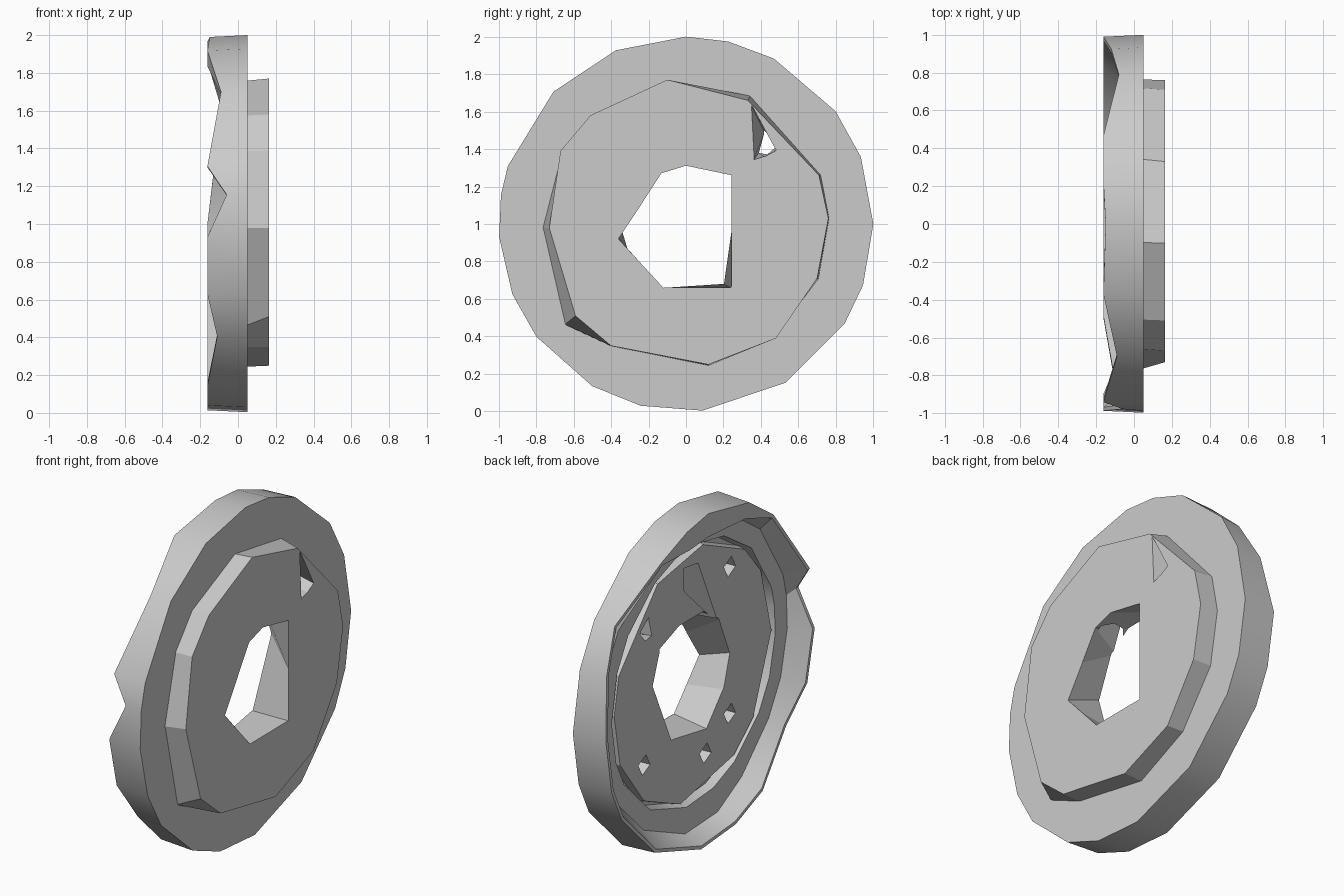
import bpy, bmesh
from math import cos, sin, radians, atan2, degrees, tau

cube = bpy.data.objects.get("Cube")
if cube:
    bpy.data.objects.remove(cube)

grey = bpy.data.materials.new("plain grey")
grey.use_nodes = True
grey.diffuse_color = (0.6, 0.6, 0.6, 1)
grey.node_tree.nodes["Principled BSDF"].inputs["Base Color"].default_value = (0.6, 0.6, 0.6, 1)


def polar(x, radius, angle, y=0.0, z=1.0):
    return (x, y + radius * cos(angle), z + radius * sin(angle))


def flat(x, points):
    return [(x, y, z) for y, z in points]


def loft(bm, rings, closed=False):
    """Skin equal-count rings; either cap both ends or join the last ring to the first."""
    loops = [[bm.verts.new(p) for p in ring] for ring in rings]
    if closed:
        loops.append(loops[0])
    else:
        bm.faces.new(loops[0])
        bm.faces.new(loops[-1])
    for a, b in zip(loops, loops[1:]):
        for i in range(len(a)):
            bm.faces.new((a[i - 1], a[i], b[i], b[i - 1]))


def finish(name, bm):
    bmesh.ops.recalc_face_normals(bm, faces=bm.faces)
    mesh = bpy.data.meshes.new(name)
    bm.to_mesh(mesh)
    bm.free()
    mesh.materials.append(grey)
    obj = bpy.data.objects.new(name, mesh)
    bpy.context.collection.objects.link(obj)
    return obj


# Outer flange: many-sided rim, dished back, chipped lip with a wide flat at the top
rim_angles = [90, 77, 62, 37, 21, 0, -19, -32, -58, -85, -104, -120, -143, -158, -176,
              171, 162, 135, 112]
chips = {37: -0.08, 21: -0.12, 135: -0.09, -143: -0.11, 171: -0.06, 90: -0.15}
lip_flat = {90: 0.85, 77: 0.87, 112: 0.9}
dish_radius = {**lip_flat, -85: 0.93, -104: 0.94, -120: 0.91}


def rim(radius, x):
    return [polar(x, radius, radians(a)) for a in rim_angles]


lip_outer = [polar(chips.get(a, -0.162), 0.99, radians(a)) for a in rim_angles]
lip_inner = [polar(chips.get(a, -0.162), lip_flat.get(a, 0.97), radians(a)) for a in rim_angles]
dish = [polar(-0.05, dish_radius.get(a, 0.89), radians(a)) for a in rim_angles]

bm = bmesh.new()
loft(bm, [rim(0.69, 0.05), rim(1.0, 0.05), lip_outer, lip_inner, dish,
          rim(0.775, -0.05), rim(0.76, 0.0), rim(0.69, 0.0)], closed=True)
flange = finish("flange", bm)

# Raised hub with an irregular front outline, passing through the flange
hub_front = [(-0.1, 1.77), (0.33, 1.66), (0.71, 1.26), (0.76, 1.03), (0.7, 0.71), (0.48, 0.39),
             (0.12, 0.25), (-0.4, 0.35), (-0.59, 0.51), (-0.73, 0.98), (-0.67, 1.39), (-0.51, 1.58)]
angles = [atan2(z - 1, y) for y, z in hub_front]
base = [polar(0.045, 0.84 if -142 < degrees(a) < -138 else 0.765, a) for a in angles]
middle = [polar(0.0, 0.755, a) for a in angles]
back = [polar(-0.045, 0.745, a) for a in angles]

bm = bmesh.new()
loft(bm, [flat(0.165, hub_front), base, middle, back])
hub = finish("hub", bm)


def cut_hub(name, bm):
    cutter = finish(name, bm)
    cutter.hide_render = True
    cutter.hide_viewport = True
    cut = hub.modifiers.new(name, "BOOLEAN")
    cut.operation = "DIFFERENCE"
    cut.solver = "EXACT"
    cut.object = cutter


# Angular centre bore
bm = bmesh.new()
loft(bm, [flat(0.17, [(0.24, 1.26), (0, 1.31), (-0.13, 1.27), (-0.24, 1.1), (-0.36, 0.92),
                      (-0.24, 0.79), (-0.12, 0.66), (0.24, 0.66), (0.24, 0.96)]),
          flat(-0.06, [(0.32, 1.27), (0.13, 1.34), (-0.1, 1.34), (-0.25, 1.24), (-0.35, 1.0),
                       (-0.29, 0.8), (-0.13, 0.62), (0.2, 0.68), (0.39, 1.08)])])
cut_hub("bore_cutter", bm)

# Blind bolt holes from the back and one open slot
bm = bmesh.new()
for y, z in [(-0.35, 0.63), (-0.12, 0.48), (0.46, 0.63), (-0.35, 1.51)]:
    loft(bm, [[polar(x, r, 0.3 + tau * i / 4, y, z) for i in range(4)]
              for x, r in ((0.13, 0.04), (-0.06, 0.06))])
loft(bm, [flat(0.18, [(0.345, 1.64), (0.48, 1.39), (0.42, 1.36), (0.36, 1.34)]),
          flat(-0.06, [(0.42, 1.49), (0.5, 1.43), (0.45, 1.37), (0.39, 1.38)])])
cut_hub("hole_cutter", bm)

# Deep gouge running from a bolt hole into the bore
bm = bmesh.new()
loft(bm, [flat(0.14, [(0.04, 1.52), (0.04, 1.6), (-0.05, 1.59), (-0.16, 1.2)]),
          flat(-0.06, [(0.09, 1.54), (0.09, 1.67), (-0.05, 1.65), (-0.24, 1.22)])])
cut_hub("gouge_cutter", bm)

# Smooth rim, crisp corners
bpy.ops.object.select_all(action="DESELECT")
flange.select_set(True)
bpy.context.view_layer.objects.active = flange
bpy.ops.object.shade_smooth_by_angle(angle=radians(32))
